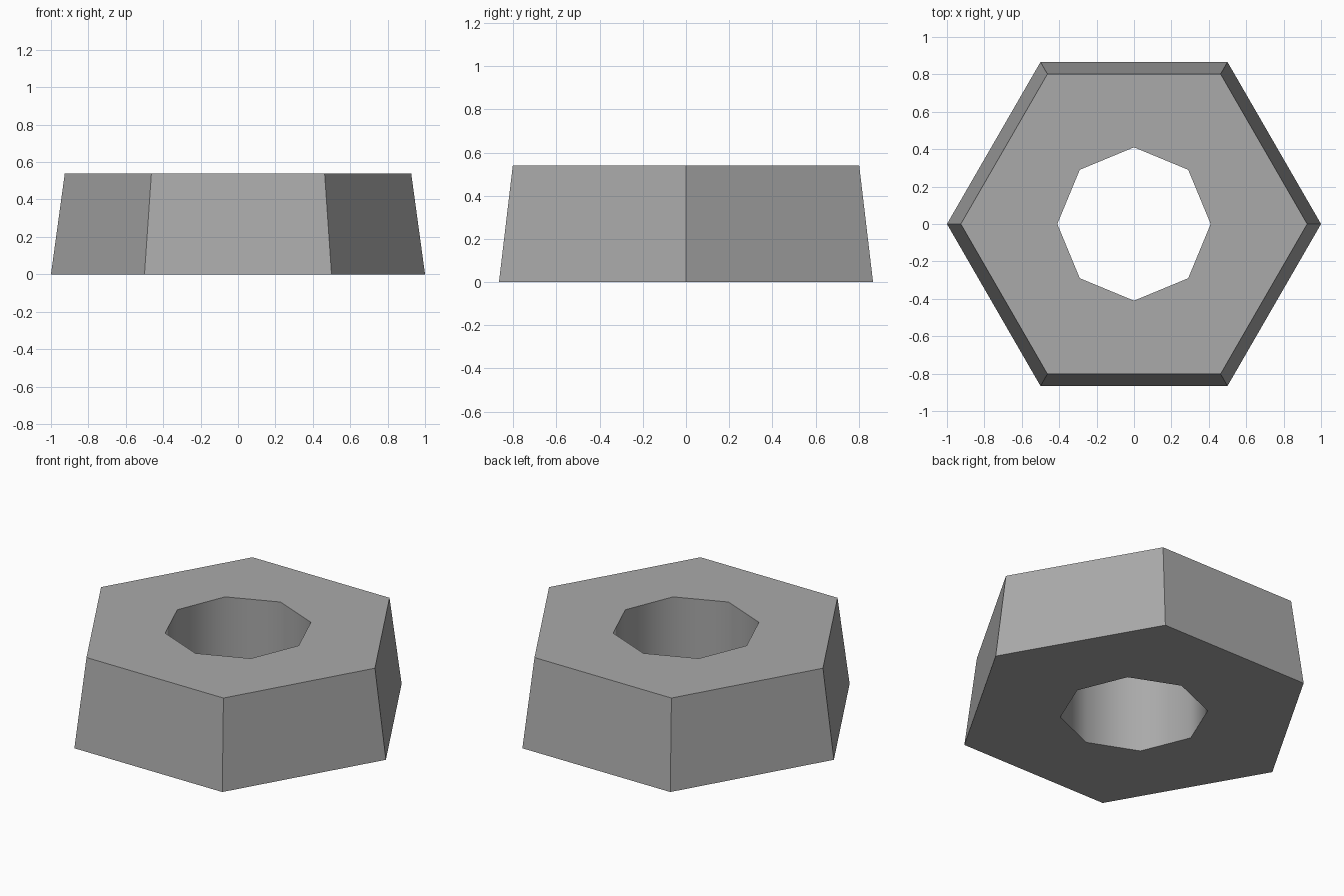
import bpy
import bmesh
from math import cos, sin, tau

cube = bpy.data.objects.get("Cube")
if cube:
    bpy.data.objects.remove(cube, do_unlink=True)

HEIGHT = 0.54
BASE_RADIUS, TOP_RADIUS, HOLE_RADIUS = 1.0, 0.926, 0.41

# Grey metal
metal = bpy.data.materials.new("grey_metal")
metal.use_nodes = True
grey = (0.4, 0.4, 0.4, 1)
metal.diffuse_color = grey
metal.node_tree.nodes["Principled BSDF"].inputs["Base Color"].default_value = grey

bm = bmesh.new()


def ring(sides, radius, z):
    """Closed loop of edges, with a corner on +x."""
    verts = [bm.verts.new((radius * cos(tau * i / sides), radius * sin(tau * i / sides), z))
             for i in range(sides)]
    edges = [bm.edges.new((verts[i], verts[(i + 1) % sides])) for i in range(sides)]
    return verts, edges


def wall(lower, upper, smooth):
    n = len(lower)
    for i in range(n):
        j = (i + 1) % n
        face = bm.faces.new((lower[i], lower[j], upper[j], upper[i]))
        face.smooth = smooth


# Tapered six-sided body and straight eight-sided hole
outer_low, outer_low_edges = ring(6, BASE_RADIUS, 0)
outer_top, outer_top_edges = ring(6, TOP_RADIUS, HEIGHT)
hole_low, hole_low_edges = ring(8, HOLE_RADIUS, 0)
hole_top, hole_top_edges = ring(8, HOLE_RADIUS, HEIGHT)

# Flat top and bottom with the hole left open
for edges, direction in ((outer_low_edges + hole_low_edges, -1),
                         (outer_top_edges + hole_top_edges, 1)):
    bmesh.ops.triangle_fill(bm, edges=edges, use_beauty=True, normal=(0, 0, direction))

wall(outer_low, outer_top, False)
wall(hole_low, hole_top, True)
for edge in hole_low_edges + hole_top_edges:
    edge.smooth = False
bmesh.ops.recalc_face_normals(bm, faces=bm.faces)

mesh = bpy.data.meshes.new("hex_nut")
bm.to_mesh(mesh)
bm.free()
mesh.materials.append(metal)
nut = bpy.data.objects.new("hex_nut", mesh)
bpy.context.collection.objects.link(nut)
